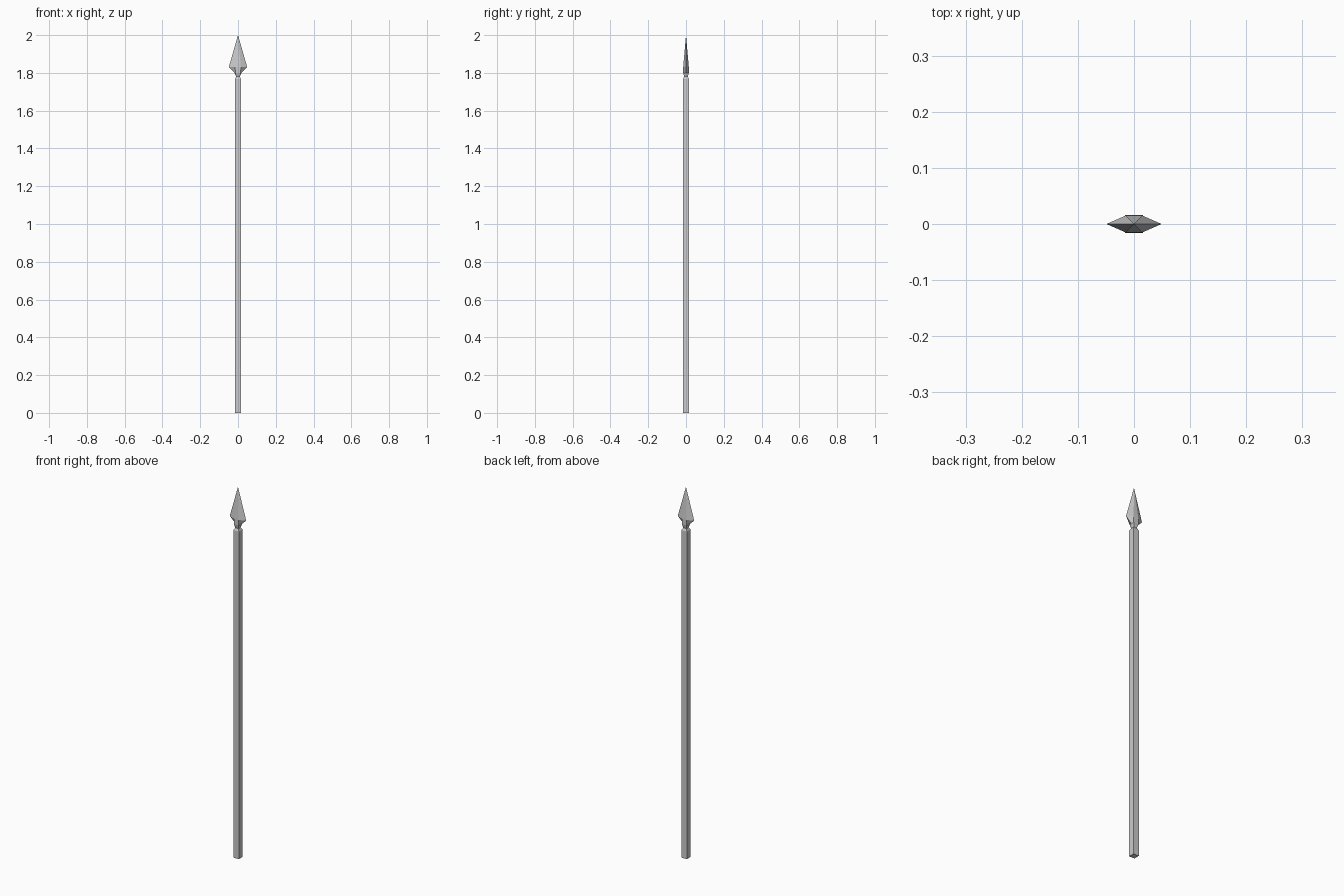
import bpy, bmesh

if "Cube" in bpy.data.objects:
    bpy.data.objects.remove(bpy.data.objects["Cube"])


def loft(name, rings, tip=None):
    """Skin 6-point rings: (z, side_x, corner_x, corner_y)."""
    bm = bmesh.new()
    loops = []
    for z, s, cx, cy in rings:
        pts = [(s, 0), (cx, cy), (-cx, cy), (-s, 0), (-cx, -cy), (cx, -cy)]
        loops.append([bm.verts.new((x, y, z)) for x, y in pts])
    for a, b in zip(loops, loops[1:]):
        for i in range(6):
            j = (i + 1) % 6
            bm.faces.new((a[i], a[j], b[j], b[i]))
    bm.faces.new(loops[0][::-1])
    if tip is None:
        bm.faces.new(loops[-1])
    else:
        t = bm.verts.new((0, 0, tip))
        for i in range(6):
            bm.faces.new((loops[-1][i], loops[-1][(i + 1) % 6], t))
    bmesh.ops.recalc_face_normals(bm, faces=bm.faces)
    me = bpy.data.meshes.new(name)
    bm.to_mesh(me)
    bm.free()
    ob = bpy.data.objects.new(name, me)
    bpy.context.collection.objects.link(ob)
    return ob


# Square shaft with a chamfered top
W = 0.016
loft("shaft", [(0, W, W, W), (1.768, W, W, W), (1.783, 0.008, 0.008, 0.008)])

# Spear head: narrow neck, flared socket, barbed leaf blade
loft("spear_head", [(1.778, 0.009, 0.009, 0.009),
                    (1.80, 0.018, 0.014, 0.015),
                    (1.83, 0.049, 0.015, 0.015)], tip=2.0)
